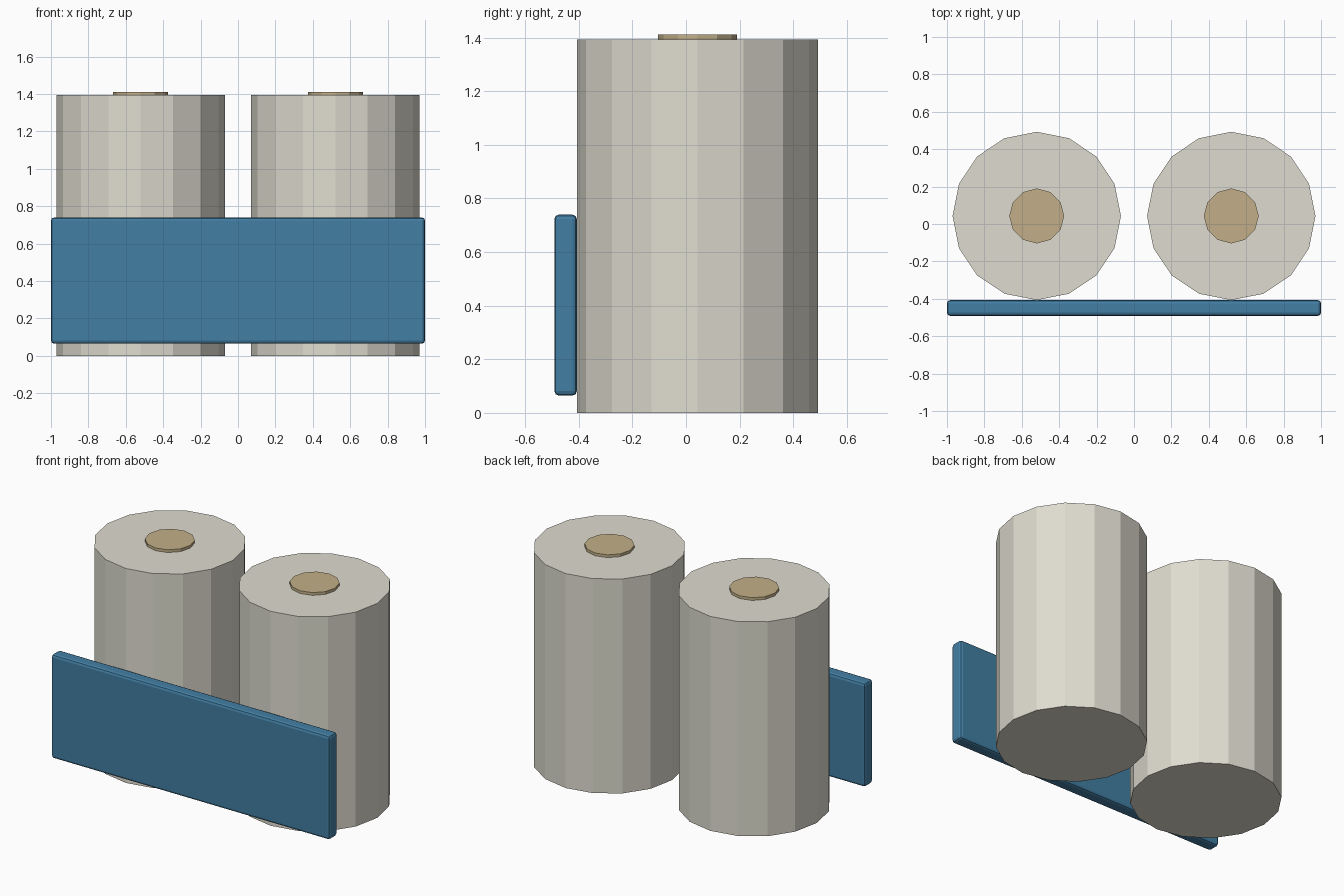
import bpy

if "Cube" in bpy.data.objects:
    bpy.data.objects.remove(bpy.data.objects["Cube"])


def material(name, rgb):
    m = bpy.data.materials.new(name)
    m.diffuse_color = (*rgb, 1)
    m.use_nodes = True
    m.node_tree.nodes["Principled BSDF"].inputs["Base Color"].default_value = m.diffuse_color
    return m


CREAM = material("cream paper", (0.74, 0.72, 0.63))
TAN = material("tan cardboard", (0.54, 0.43, 0.25))
BLUE = material("blue label", (0.055, 0.21, 0.37))


def cylinder(name, sides, radius, x, y, z0, z1, mat):
    bpy.ops.mesh.primitive_cylinder_add(
        vertices=sides, radius=radius, depth=z1 - z0,
        location=(x, y, (z0 + z1) / 2))
    ob = bpy.context.object
    ob.name = name
    ob.data.materials.append(mat)
    return ob


# Two upright rolls, each with a cardboard core disc on top
ROLL_Y, ROLL_TOP = 0.043, 1.393
for side, x in (("left", -0.52), ("right", 0.52)):
    cylinder(side + "_roll", 16, 0.45, x, ROLL_Y, 0, ROLL_TOP, CREAM)
    cylinder(side + "_core", 12, 0.147, x, ROLL_Y, ROLL_TOP, 1.411, TAN)

# Wide label panel across the front, with softened edges
bpy.ops.mesh.primitive_cube_add(size=1, location=(0, -0.449, 0.402))
panel = bpy.context.object
panel.name = "front_panel"
panel.scale = (2.0, 0.084, 0.675)
bpy.ops.object.transform_apply(location=False, rotation=False, scale=True)
panel.data.materials.append(BLUE)
bevel = panel.modifiers.new("soft_edges", 'BEVEL')
bevel.width = 0.017
bevel.segments = 2
